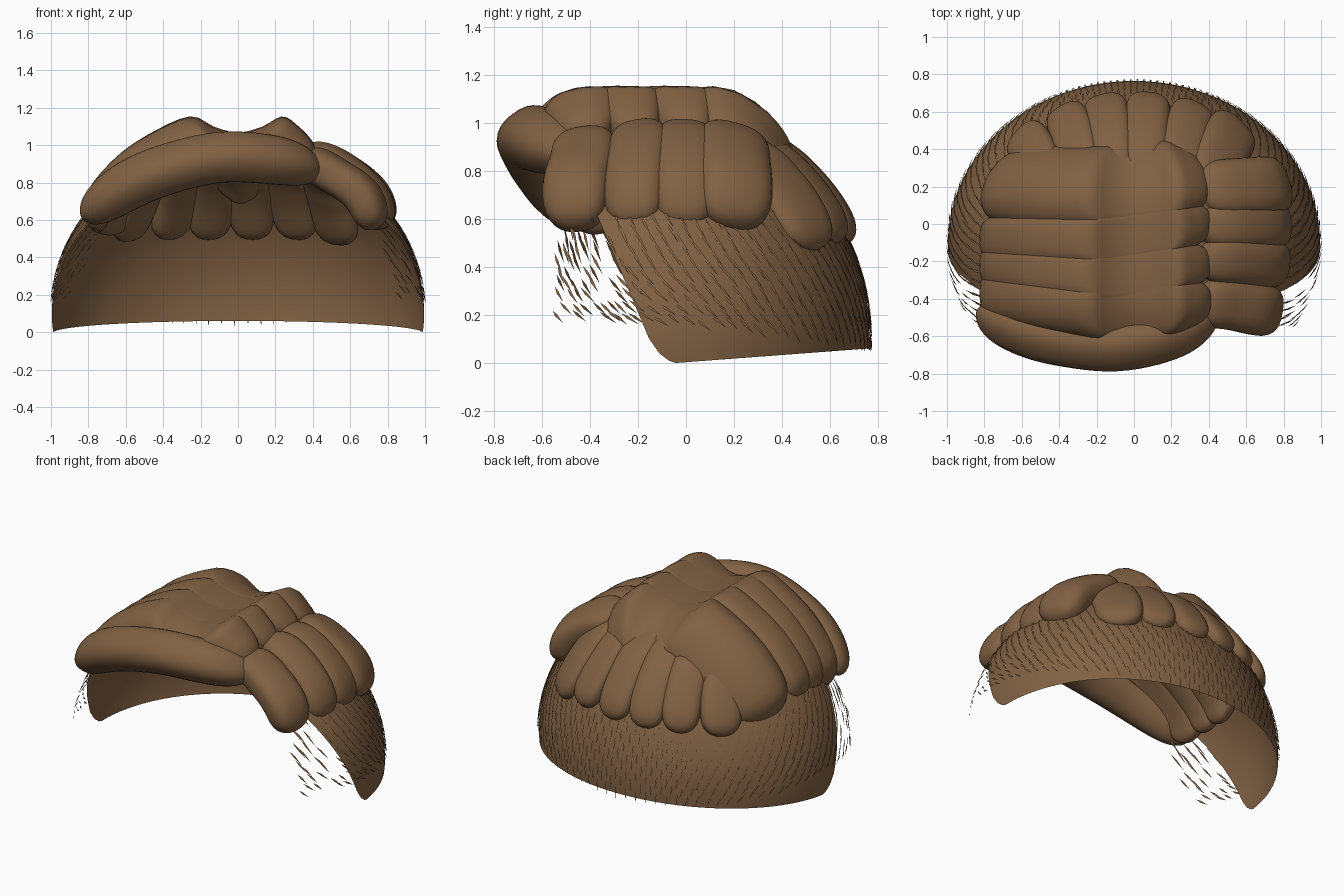
import bpy, bmesh, math, random
from mathutils import Vector

if "Cube" in bpy.data.objects:
    bpy.data.objects.remove(bpy.data.objects["Cube"])

random.seed(4)
CENTER = Vector((0, -0.1, 0.1))
RADII = Vector((0.995, 0.865, 0.93))
CORE = Vector((0, -0.05, 0.25))

BROWN = bpy.data.materials.new("brown_hair")
BROWN.diffuse_color = (0.22, 0.12, 0.056, 1)
BROWN.use_nodes = True
BROWN.node_tree.nodes["Principled BSDF"].inputs["Base Color"].default_value = BROWN.diffuse_color


def finish(bm, name, smooth=True):
    me = bpy.data.meshes.new(name)
    bm.to_mesh(me)
    bm.free()
    me.materials.append(BROWN)
    for p in me.polygons:
        p.use_smooth = smooth
    ob = bpy.data.objects.new(name, me)
    bpy.context.collection.objects.link(ob)
    return ob


def spline(pts, t):
    """Point on a smooth curve through pts, t in 0..1."""
    f = t * (len(pts) - 1)
    i = min(int(f), len(pts) - 2)
    u = f - i
    b, c = pts[i], pts[i + 1]
    a = pts[i - 1] if i else 2 * b - c
    d = pts[i + 2] if i + 2 < len(pts) else 2 * c - b
    return 0.5 * (2 * b + (c - a) * u + (2 * a - 5 * b + 4 * c - d) * u * u
                  + (3 * b - a - 3 * c + d) * u ** 3)


def lock(name, pts, width, thick, crest=True, core=CORE, power=0.75, crown=False,
         rings=44, sides=28):
    """Rounded flattened tube; pts run along its outer crest or its axis."""
    core = Vector(core)
    pts = [Vector(p) for p in pts]
    if crest and not crown:
        pts = [p - (p - core).normalized() * thick for p in pts]
    bm = bmesh.new()
    loops = []
    for k in range(rings + 1):
        t = 0.5 - 0.5 * math.cos(math.pi * (0.015 + 0.97 * k / rings))
        p = spline(pts, t)
        tan = (spline(pts, min(1, t + .02)) - spline(pts, max(0, t - .02))).normalized()
        pw = power
        if crown:
            # crown locks stay upright and flatten into the hollow of the parting
            n = Vector((p.x, 0, p.z - 0.2)).normalized()
            side = Vector((0, 1, 0))
            p = p - n * thick
            f = min(1, max(0, (abs(p.x) - 0.14) / 0.14))
            pw = 0.25 + (power - 0.25) * f * f * (3 - 2 * f)
        else:
            n = p - core
            n = (n - tan * n.dot(tan)).normalized()
            side = tan.cross(n)
        s = math.sqrt(max(0, 1 - abs(2 * t - 1) ** (7 if crown else 5)))
        ring = []
        for j in range(sides):
            a = 2 * math.pi * j / sides
            c, d = math.cos(a), math.sin(a)
            c = math.copysign(abs(c) ** pw, c)
            d = math.copysign(abs(d) ** pw, d)
            q = p + side * (width * s * c) + n * (thick * s * d)
            if crown:
                q -= n * (1.9 * max(0, q.y - 0.1) ** 2 + 1.4 * max(0, -0.38 - q.y) ** 2)
            ring.append(bm.verts.new(q))
        loops.append(ring)
    for r, q in zip(loops, loops[1:]):
        for j in range(sides):
            bm.faces.new((r[j], r[(j + 1) % sides], q[(j + 1) % sides], q[j]))
    bm.faces.new(loops[0])
    bm.faces.new(loops[-1])
    bmesh.ops.recalc_face_normals(bm, faces=bm.faces)
    return finish(bm, name)


def surf(a, h, s=1.0):
    """Shell point at an azimuth and height, s scales outward."""
    k = math.sqrt(max(0, 1 - ((h - CENTER.z) / RADII.z) ** 2))
    return CENTER + Vector((RADII.x * k * math.cos(a) * s,
                            RADII.y * k * math.sin(a) * s, h - CENTER.z))


def on_shell(x, z):
    """Back surface point of the shell at a given x and height."""
    r = 1 - (x / RADII.x) ** 2 - ((z - CENTER.z) / RADII.z) ** 2
    return Vector((x, CENTER.y + RADII.y * math.sqrt(max(r, 0)), z))


# Open cap shell, trimmed at the nape, temples and rounded corners
bm = bmesh.new()
bmesh.ops.create_uvsphere(bm, u_segments=96, v_segments=64, radius=1)
for v in bm.verts:
    v.co = CENTER + Vector((v.co.x * RADII.x, v.co.y * RADII.y, v.co.z * RADII.z))
for co, no in (((0, -0.05, 0), (0, 0.075, -1)),
               ((0, -0.17, 0.14), (0, -1, -0.42)),
               ((0, -0.135, 0.075), (0, -0.85, -0.6)),
               ((0, -0.09, 0.025), (0, -0.6, -0.8)),
               ((0, -0.05, 0.003), (0, -0.3, -0.95))):
    bmesh.ops.bisect_plane(bm, geom=bm.verts[:] + bm.edges[:] + bm.faces[:],
                           plane_co=co, plane_no=no, clear_outer=True)
finish(bm, "cap_shell")

# Crossing locks over the crown, dipping at the parting: y at left, middle, right; half width
HEIGHT = [(-0.86, 0.58), (-0.82, 0.75), (-0.64, 0.95), (-0.43, 1.085), (-0.25, 1.155),
          (-0.13, 1.1), (0, 1.068), (0.13, 1.1), (0.24, 1.155), (0.34, 1.1), (0.46, 1.02)]
for i, (yl, ym, yr, w) in enumerate([
        (0.215, 0.20, 0.25, 0.215), (-0.08, -0.09, 0.01, 0.135),
        (-0.22, -0.29, -0.21, 0.135), (-0.38, -0.47, -0.42, 0.155)]):
    pts = []
    for x, z in HEIGHT:
        f = (x + 0.2) / 0.65
        y = ym + (yl - ym) * -f if f < 0 else ym + (yr - ym) * f
        pts.append((x, y, z))
    lock(f"crown_lock_{i + 1}", pts, w, 0.1, crown=True)

# Swept fringe along the front
lock("front_fringe", [(0.44, -0.47, 0.86), (0.2, -0.59, 0.92), (-0.1, -0.65, 0.935),
                      (-0.4, -0.62, 0.865), (-0.62, -0.56, 0.765), (-0.83, -0.47, 0.61)],
     0.135, 0.125, crest=False, core=(0, -0.25, 0.45), power=0.85)

# Locks falling over the right side: top y, tip y, tip x, half width, lift
for i, (y0, y1, xt, w, dz) in enumerate([
        (0.22, 0.23, 0.87, 0.16, 0), (0.0, 0.0, 0.88, 0.135, 0.015),
        (-0.21, -0.23, 0.87, 0.13, 0.015), (-0.44, -0.475, 0.83, 0.14, -0.01)]):
    core = (0, -0.3, 0.25) if i == 3 else CORE
    lock(f"right_lock_{i + 1}", [(0.38, y0, 1.04 + dz), (xt - 0.27, y0, 0.935 + dz),
                                 (xt - 0.09, y1, 0.79), (xt, y1, 0.59)], w, 0.1, core=core)

# Locks hanging down the back: tip x, tip height, half width
for i, (x, zt, w) in enumerate([(-0.61, 0.49, 0.13), (-0.38, 0.5, 0.12), (-0.16, 0.5, 0.12),
                                (0.08, 0.5, 0.12), (0.33, 0.5, 0.125), (0.56, 0.47, 0.15)]):
    pts = [on_shell(x * (1 - 0.3 * k / 4), zt + (0.97 - zt) * k / 4) for k in range(4, -1, -1)]
    lock(f"back_lock_{i + 1}", pts, w, 0.07, crest=False)

# Short fine strands combed down and back around the shell
bm = bmesh.new()
COLS, ROWS = 62, 10
for c in range(COLS):
    for r in range(ROWS):
        az = math.radians(-36 + 252 * (c + 0.5 * (r % 2)) / (COLS - 0.5))
        back = max(0, math.sin(az))
        low = 0.21 - 0.07 * back
        z = low + (0.66 - low) * r / (ROWS - 1) + random.uniform(-0.012, 0.012)
        p = surf(az, z, 1.003)
        if p.y < -0.56 or (p.y < -0.3 and random.random() < 0.45):
            continue
        turn = 0.085 * math.cos(az) * min(1, 2 * abs(math.cos(az)))
        fall = 0.045 + 0.055 * min(1, max(0, z - 0.2) * 3 + back)
        q = surf(az + turn * random.uniform(0.8, 1.1), z - fall, 1.012)
        out = (p - CENTER).normalized()
        side = (q - p).cross(out).normalized() * 0.006
        mid = p.lerp(q, 0.4) + out * 0.004
        bm.faces.new([bm.verts.new(k) for k in (p, mid - side, q, mid + side)])
finish(bm, "fine_strands", smooth=False)
